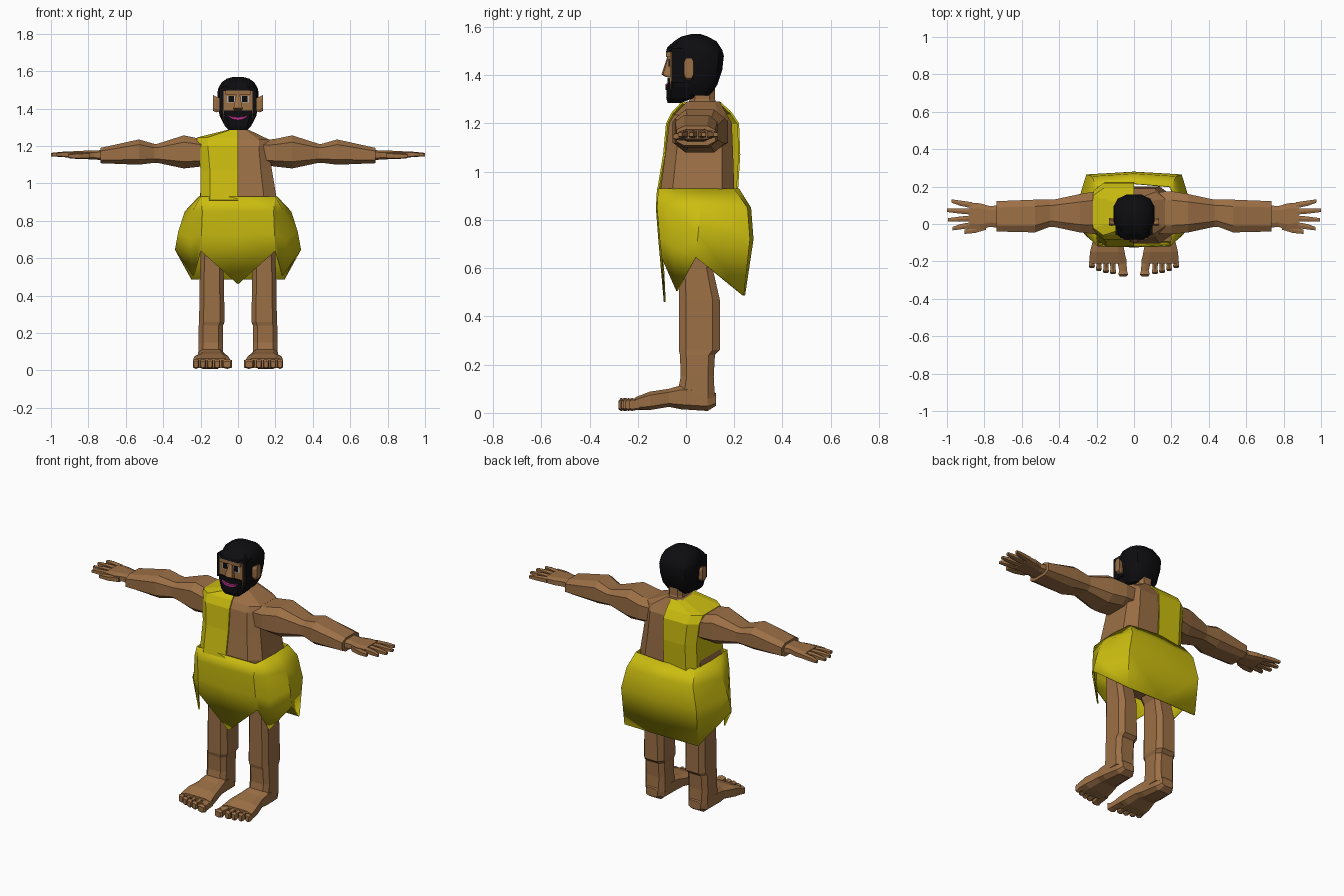
import bpy, bmesh
from math import sin, cos, pi, copysign, radians


def material(name, rgb):
    m = bpy.data.materials.new(name)
    m.diffuse_color = (*rgb, 1)
    return m


SKIN = material("skin", (0.33, 0.16, 0.06))
CLOTH = material("yellow_cloth", (0.60, 0.51, 0.005))
BLACK = material("black_hair", (0.004, 0.004, 0.005))
LIPS = material("lips", (0.50, 0.03, 0.25))
WHITE = material("eye_white", (0.45, 0.45, 0.45))


def make(name, bm, mat, mirror=False, thick=0, smooth=False):
    bmesh.ops.recalc_face_normals(bm, faces=bm.faces)
    me = bpy.data.meshes.new(name)
    bm.to_mesh(me)
    bm.free()
    me.materials.append(mat)
    ob = bpy.data.objects.new(name, me)
    bpy.context.collection.objects.link(ob)
    if mirror:
        ob.modifiers.new("mirror", 'MIRROR')
    if thick:
        s = ob.modifiers.new("thickness", 'SOLIDIFY')
        s.thickness = thick
    if smooth:
        bpy.ops.object.select_all(action='DESELECT')
        ob.select_set(True)
        bpy.context.view_layer.objects.active = ob
        bpy.ops.object.shade_smooth_by_angle(angle=radians(35))
    return ob


def loft(name, axis, sections, mat, n=8, p=0.6, **kw):
    """Skin sections (position, u0, u1, v0, v1) along an axis; p < 1 is boxier."""
    bm = bmesh.new()
    rings = []
    for pos, u0, u1, v0, v1 in sections:
        ring = []
        for i in range(n):
            a = 2 * pi * i / n + pi / n
            c, s = (copysign(min(1, abs(t) / cos(pi / n)) ** p, t) for t in (cos(a), sin(a)))
            u = (u0 + u1) / 2 + c * (u1 - u0) / 2
            v = (v0 + v1) / 2 + s * (v1 - v0) / 2
            ring.append(bm.verts.new({'x': (pos, u, v), 'y': (u, pos, v), 'z': (u, v, pos)}[axis]))
        rings.append(ring)
    for r, q in zip(rings, rings[1:]):
        for i in range(n):
            bm.faces.new((r[i], r[(i + 1) % n], q[(i + 1) % n], q[i]))
    bm.faces.new(rings[0])
    bm.faces.new(rings[-1])
    return make(name, bm, mat, **kw)


def sheet(name, rows, mat, **kw):
    bm = bmesh.new()
    g = [[bm.verts.new(co) for co in row] for row in rows]
    for r, q in zip(g, g[1:]):
        for i in range(len(r) - 1):
            bm.faces.new((r[i], r[i + 1], q[i + 1], q[i]))
    return make(name, bm, mat, **kw)


def box(name, x0, x1, y0, y1, z0, z1, mat, **kw):
    return loft(name, 'z', [(z0, x0, x1, y0, y1), (z1, x0, x1, y0, y1)], mat, n=4, **kw)


# Torso and neck
loft("torso", 'z', [(z, -w, w, f, b) for z, w, f, b in (
    (.64, .16, -.03, .15), (.72, .20, -.07, .19), (.93, .205, -.105, .20), (1.08, .18, -.085, .195),
    (1.20, .165, -.07, .19), (1.235, .165, -.05, .17), (1.29, .05, .005, .14))], SKIN, p=.45)
loft("neck", 'z', [(1.25, -.055, .055, .0, .14), (1.30, -.045, .045, .015, .12),
                   (1.36, -.045, .045, .015, .12)], SKIN)

# One-shoulder garment covering the x < 0 half of the chest and back
sheet("shoulder_cloth", [
    [(0, f, z), (-.75 * w, f, z), (-w, f + .04, z), (-w, .06, z), (-w, b - .04, z),
     (-.75 * w, b, z), (0, b, z)]
    for z, w, f, b in ((.91, .20, -.122, .215), (1.07, .20, -.095, .225), (1.20, .215, -.083, .22),
                       (1.245, .22, -.06, .19), (1.288, .05, -.02, .145))], CLOTH, thick=.008)

# Flared skirt with a zigzag hem, built as one half
sheet("skirt", [
    [(0, -.12, .93), (.20, -.115, .93), (.205, -.04, .93), (.21, .06, .93), (.20, .20, .93), (0, .22, .93)],
    [(0, -.125, .85), (.19, -.12, .85), (.245, -.07, .85), (.285, .06, .85), (.225, .255, .85), (0, .27, .85)],
    [(0, -.115, .72), (.195, -.11, .73), (.26, -.06, .70), (.32, .05, .74), (.255, .265, .72), (0, .28, .72)],
    [(0, -.092, .46), (.20, -.10, .64), (.24, -.04, .505), (.337, .04, .645), (.25, .24, .487), (0, .245, .487)],
], CLOTH, mirror=True, thick=.008, smooth=True)

# Arms in T pose
loft("arm", 'x', [(.12, -.05, .17, 1.10, 1.23), (.20, -.055, .175, 1.09, 1.238),
                  (.29, -.045, .16, 1.08, 1.257), (.43, -.015, .13, 1.11, 1.212),
                  (.45, -.015, .13, 1.11, 1.212), (.53, -.045, .13, 1.10, 1.235),
                  (.735, -.04, .122, 1.108, 1.19)], SKIN, mirror=True)
loft("palm", 'x', [(.73, -.02, .10, 1.125, 1.178), (.77, -.015, .095, 1.128, 1.176),
                   (.82, -.03, .11, 1.13, 1.175), (.88, -.025, .115, 1.135, 1.172)], SKIN, mirror=True)
for i, (y0, x1, y1) in enumerate(((.10, .975, .123), (.066, 1.0, .073), (.030, .995, .022), (-.005, .97, -.025))):
    loft(f"finger_{i + 1}", 'x', [(.865, y0 - .016, y0 + .016, 1.138, 1.170),
                                  (.93, (y0 + y1) / 2 - .014, (y0 + y1) / 2 + .014, 1.14, 1.170),
                                  (x1, y1 - .009, y1 + .009, 1.145, 1.163)], SKIN, n=6, mirror=True)
loft("thumb", 'x', [(.79, -.03, .01, 1.13, 1.165), (.85, -.048, -.012, 1.13, 1.162),
                    (.905, -.053, -.030, 1.135, 1.158)], SKIN, n=6, mirror=True)

# Legs
loft("leg", 'z', [(.74, .01, .20, -.05, .16), (.60, .08, .20, -.03, .11), (.47, .075, .205, -.03, .14),
                  (.26, .072, .208, -.03, .14), (.24, .08, .21, -.025, .12), (.15, .08, .212, -.022, .115),
                  (.06, .08, .21, -.04, .12)], SKIN, p=.5, mirror=True)

# Feet and toes
loft("foot", 'y', [(.125, .105, .185, .03, .08), (.09, .085, .205, .008, .11), (-.02, .075, .215, .015, .115),
                   (-.07, .065, .215, .025, .10), (-.15, .05, .235, .012, .088),
                   (-.21, .04, .24, .012, .065)], SKIN, p=.55, mirror=True)
for i, (x0, x1, w, tip) in enumerate(((.068, .058, .026, -.28), (.115, .112, .017, -.268), (.150, .150, .016, -.262),
                                      (.184, .188, .016, -.25), (.217, .225, .016, -.235))):
    loft(f"toe_{i + 1}", 'y', [(-.18, x0 - w, x0 + w, .015, .062), (tip + .03, x1 - w * .8, x1 + w * .8, .012, .056),
                               (tip + .01, x1 - w, x1 + w, .008, .062),
                               (tip, x1 - w * .7, x1 + w * .7, .015, .05)], SKIN, n=6, mirror=True)

# Hair and beard
loft("hair", 'z', [(z, -w, w, f, b) for z, w, f, b in (
    (1.315, .075, .0, .10), (1.36, .098, -.02, .13), (1.42, .107, -.042, .15), (1.48, .11, -.05, .157),
    (1.505, .107, -.06, .15), (1.54, .088, -.05, .127), (1.56, .06, -.02, .09), (1.57, .025, .02, .06))],
    BLACK, n=12, p=.75, smooth=True)
loft("fringe", 'z', [(1.495, -.085, .085, -.083, .02), (1.515, -.085, .085, -.078, .02),
                     (1.54, -.07, .07, -.05, .04), (1.562, -.04, .04, .0, .06)], BLACK, p=.6)
loft("beard", 'z', [(1.285, -.05, .05, -.076, -.02), (1.305, -.07, .07, -.082, .03), (1.35, -.088, .088, -.08, .06),
                    (1.385, -.095, .095, -.068, .06)], BLACK, p=.45)
box("sideburn", .072, .10, -.06, .02, 1.37, 1.51, BLACK, mirror=True)

# Face
box("face", -.078, .078, -.066, .02, 1.34, 1.50, SKIN)
box("brow", -.07, .07, -.083, -.05, 1.475, 1.496, SKIN)
loft("nose", 'z', [(1.393, -.022, .022, -.085, -.05), (1.403, -.024, .024, -.102, -.05),
                   (1.48, -.009, .009, -.076, -.05)], SKIN, n=6)
box("eye_white", .017, .058, -.069, -.06, 1.432, 1.468, WHITE, mirror=True)
box("pupil", .022, .05, -.072, -.06, 1.435, 1.467, BLACK, mirror=True)
box("moustache", -.075, .075, -.076, -.03, 1.365, 1.39, BLACK)
loft("mouth", 'x', [(x, -.086, -.07, z - h, z + h) for x, z, h in (
    (-.052, 1.362, .003), (-.03, 1.35, .008), (0, 1.346, .009), (.03, 1.35, .008), (.052, 1.362, .003))],
    LIPS, n=6)
loft("ear", 'x', [(.095, -.005, .025, 1.385, 1.455), (.118, -.01, .03, 1.38, 1.465),
                  (.133, -.008, .032, 1.388, 1.472)], SKIN, mirror=True)
